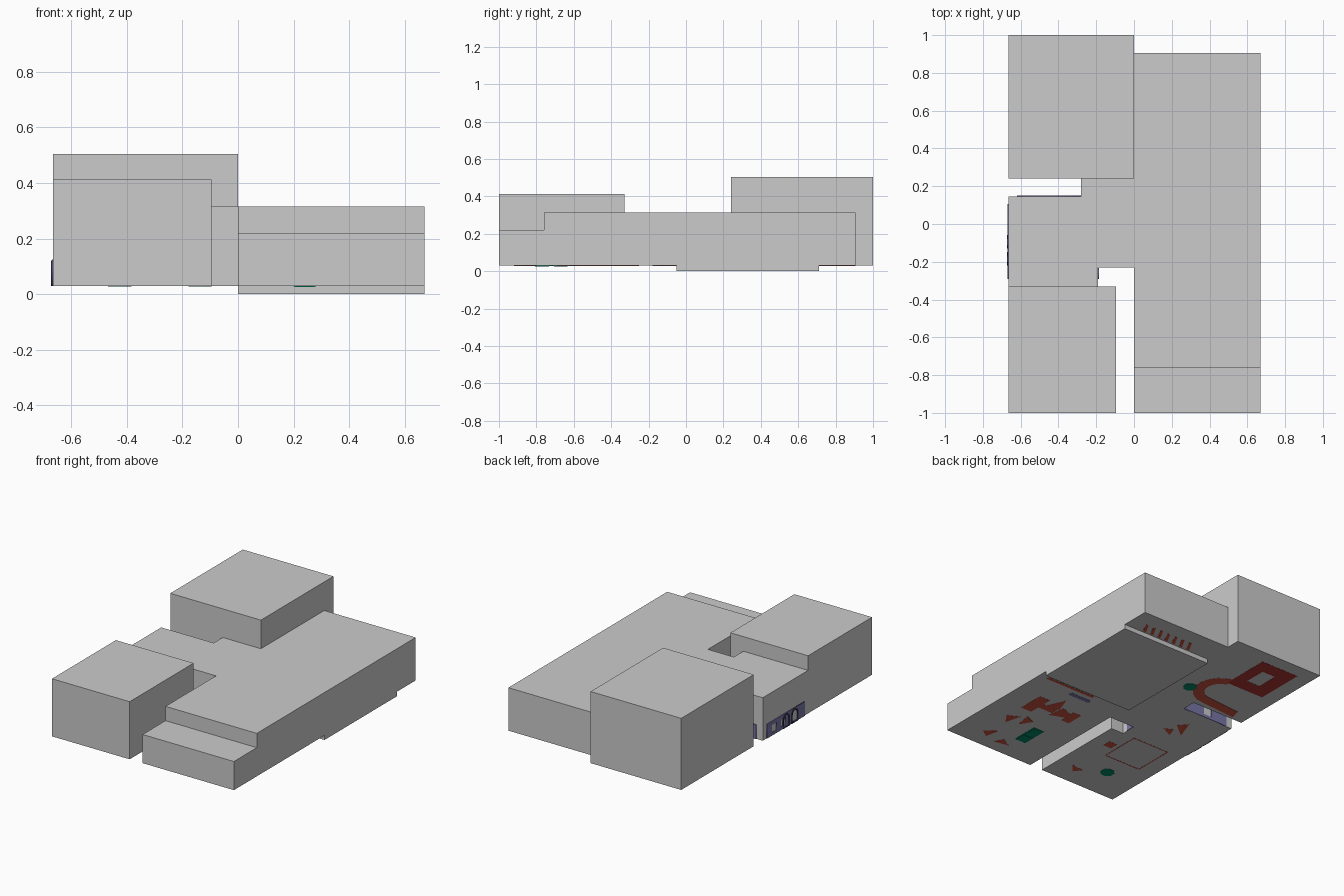
import bpy, bmesh, math
from mathutils import Matrix

if "Cube" in bpy.data.objects:
    bpy.data.objects.remove(bpy.data.objects["Cube"])

BASE = 0.03          # underside of the upper storey


def material(name, rgb):
    m = bpy.data.materials.new(name)
    m.diffuse_color = (*rgb, 1)
    m.use_nodes = True
    m.node_tree.nodes["Principled BSDF"].inputs["Base Color"].default_value = m.diffuse_color
    return m


RED = material("red", (0.60, 0.08, 0.05))
DARK_RED = material("dark_red", (0.42, 0.035, 0.035))
GREEN = material("green", (0.0, 0.24, 0.13))
PURPLE = material("purple", (0.19, 0.18, 0.38))
NAVY = material("navy", (0.04, 0.04, 0.10))


def prism(name, points, z0, z1, mat=None):
    """Vertical extrusion of a footprint."""
    bm = bmesh.new()
    face = bm.faces.new([bm.verts.new((x, y, z0)) for x, y in points])
    top = bmesh.ops.extrude_face_region(bm, geom=[face])["geom"]
    verts = [g for g in top if isinstance(g, bmesh.types.BMVert)]
    bmesh.ops.translate(bm, verts=verts, vec=(0, 0, z1 - z0))
    bmesh.ops.recalc_face_normals(bm, faces=bm.faces)
    me = bpy.data.meshes.new(name)
    bm.to_mesh(me)
    bm.free()
    if mat:
        me.materials.append(mat)
    ob = bpy.data.objects.new(name, me)
    bpy.context.collection.objects.link(ob)
    return ob


def block(name, x0, x1, y0, y1, z0, z1, mat=None):
    return prism(name, [(x0, y0), (x1, y0), (x1, y1), (x0, y1)], z0, z1, mat)


def floor_patch(name, points, mat=RED, depth=0.001):
    return prism(name, points, BASE - depth, BASE + 0.001, mat)


def rect(x0, x1, y0, y1):
    return [(x0, y0), (x1, y0), (x1, y1), (x0, y1)]


def disc(cx, cy, r, n=8):
    return [(cx + r * math.cos(math.tau * (i + .5) / n),
             cy + r * math.sin(math.tau * (i + .5) / n)) for i in range(n)]


def arch(u, half, z0, spring, n=8):
    """Round-headed outline in wall coordinates."""
    pts = [(u - half, z0), (u + half, z0)]
    return pts + [(u + half * math.cos(math.pi * i / n),
                   spring + half * math.sin(math.pi * i / n)) for i in range(n + 1)]


def wall_panel(name, loops, thickness, matrix, mat):
    """Upright panel; the first loop is the outline, the rest are openings."""
    cu = bpy.data.curves.new(name, "CURVE")
    cu.dimensions, cu.fill_mode, cu.extrude = "2D", "BOTH", thickness / 2
    for loop in loops:
        s = cu.splines.new("POLY")
        s.points.add(len(loop) - 1)
        for p, (u, v) in zip(s.points, loop):
            p.co = (u, v, 0, 1)
        s.use_cyclic_u = True
    tmp = bpy.data.objects.new(name + "_curve", cu)
    bpy.context.collection.objects.link(tmp)
    dg = bpy.context.evaluated_depsgraph_get()
    me = bpy.data.meshes.new_from_object(tmp.evaluated_get(dg))
    bpy.data.objects.remove(tmp)
    me.materials.clear()
    me.materials.append(mat)
    ob = bpy.data.objects.new(name, me)
    ob.matrix_world = matrix
    bpy.context.collection.objects.link(ob)


def facing_x(x):     # panel u -> y, v -> z
    return Matrix(((0, 0, 1, x), (1, 0, 0, 0), (0, 1, 0, 0), (0, 0, 0, 1)))


def facing_y(y):     # panel u -> x, v -> z
    return Matrix(((1, 0, 0, 0), (0, 0, -1, y), (0, 1, 0, 0), (0, 0, 0, 1)))


# Building masses
prism("main_hall", [(0, -.76), (.67, -.76), (.67, .905), (0, .905), (0, .24),
                    (-.28, .24), (-.28, .145), (-.665, .145), (-.665, -.33),
                    (-.19, -.33), (-.19, -.23), (0, -.23)], BASE, .315)
block("low_front_wing", 0, .67, -1, -.76, BASE, .22)
block("front_left_wing", -.665, -.095, -1, -.33, BASE, .412)
block("back_left_wing", -.665, 0, .24, 1, BASE, .505)
block("sunken_floor", 0, .67, -.05, .71, 0, BASE)

# Left facade with windows and arched doorways
wall_panel("left_facade", [rect(-.29, .105, BASE, .125),
                           rect(.005, .055, .05, .10), rect(-.09, -.04, .05, .10),
                           arch(-.185, .028, .04, .085)],
           .004, facing_x(-.667), PURPLE)
for u in (-.095, -.185):
    wall_panel("door_surround", [arch(u, .036, BASE, .085), arch(u, .026, .036, .085)],
               .006, facing_x(-.669), NAVY)

# Courtyard facades
wall_panel("back_court_facade", [rect(-.62, -.28, BASE, .125),
                                 rect(-.50, -.44, .05, .105)],
           .005, facing_y(.1475), PURPLE)
wall_panel("front_court_facade", [rect(-.29, -.232, BASE, .125)],
           .005, facing_x(-.1875), PURPLE)

# Green floor pads
floor_patch("green_pad", rect(.2, .28, -.81, -.63), GREEN, .002)
for y in (-.77, -.67):
    block("green_pad_foot", .205, .275, y - .037, y + .037, .026, BASE, GREEN)
for cx, cy in ((-.425, -.763), (-.137, .377)):
    floor_patch("round_green_pad", disc(cx, cy, .045), GREEN, .002)

# Square floor border in the back left wing
for x0, x1, y0, y1 in ((-.56, -.46, .565, .905), (-.36, -.28, .565, .905),
                       (-.46, -.36, .565, .66), (-.46, -.36, .81, .905)):
    floor_patch("square_floor_border", rect(x0, x1, y0, y1), DARK_RED)

# Curved floor band
ang = [math.radians(a) for a in range(-90, 76, 15)]
outer = [(-.32 + .17 * math.cos(a), .45 + .17 * math.sin(a)) for a in ang]
inner = [(-.32 + .10 * math.cos(a), .45 + .10 * math.sin(a)) for a in ang]
floor_patch("curved_floor_band", outer + inner[::-1])
floor_patch("curved_band_tail", [(-.58, .26), (-.32, .28), (-.32, .35), (-.56, .33)])

# Slanted floor strips at the back of the hall
for i in range(7):
    x = .16 + i * .058
    floor_patch("slanted_strip", [(x, .72), (x + .025, .72), (x + .06, .795), (x + .04, .795)])

# Scattered floor patches
for pts in (rect(.24, .61, -.115, -.095), rect(.31, .48, -.42, -.37),
            rect(.42, .50, -.49, -.31), [(.34, -.25), (.40, -.38), (.30, -.36)],
            rect(.15, .21, -.45, -.33), [(.21, -.41), (.31, -.45), (.29, -.33), (.21, -.36)],
            [(.43, -.58), (.51, -.62), (.46, -.69)], [(.33, -.58), (.40, -.55), (.38, -.66)],
            [(.42, -.80), (.50, -.86), (.44, -.90)], [(.26, -.90), (.36, -.92), (.33, -.86)],
            [(-.38, -.04), (-.48, -.12), (-.43, .02)], [(-.34, -.12), (-.42, -.16), (-.40, -.09)],
            rect(-.25, -.19, -.52, -.46), [(-.20, -.83), (-.29, -.84), (-.25, -.89)]):
    floor_patch("floor_patch", pts)
floor_patch("purple_floor_strip", rect(.22, .38, -.18, -.15), PURPLE)

# Thin floor outline in the front left wing
for x0, x1, y0, y1 in ((-.55, -.28, -.612, -.606), (-.55, -.28, -.336, -.33),
                       (-.553, -.547, -.606, -.336), (-.283, -.277, -.606, -.336)):
    floor_patch("thin_floor_line", rect(x0, x1, y0, y1))
